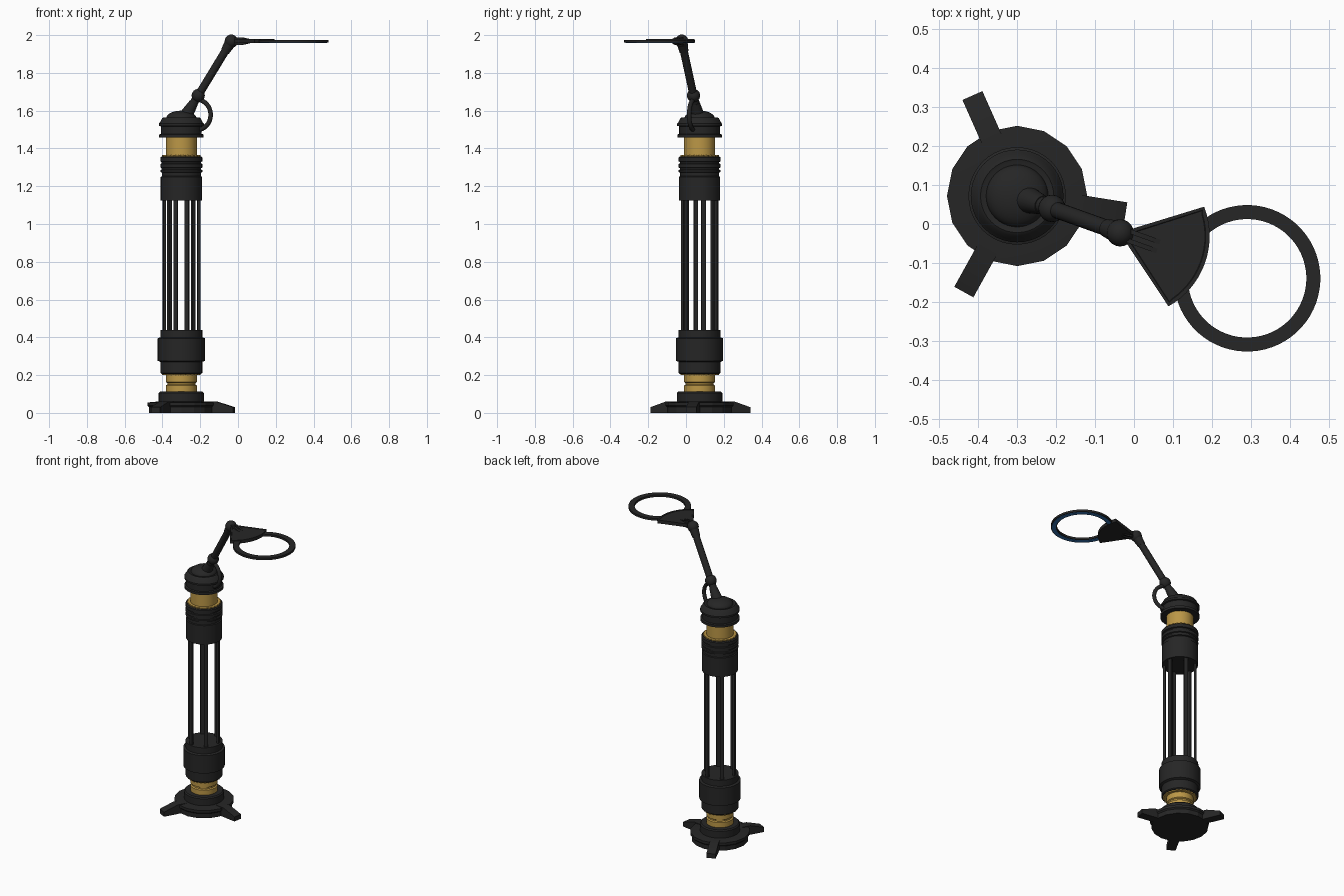
import bpy, bmesh, math
from mathutils import Matrix, Vector

if "Cube" in bpy.data.objects:
    bpy.data.objects.remove(bpy.data.objects["Cube"])

AXIS = Matrix.Translation((-0.30, 0.072, 0))       # centre of the column


def turn(deg):
    return AXIS @ Matrix.Rotation(math.radians(deg), 4, 'Z')


ARM = turn(-19.7)                                  # arm plane: x = outward


def mat(name, rgb):
    m = bpy.data.materials.new(name)
    m.diffuse_color = (*rgb, 1)
    m.use_nodes = True
    m.node_tree.nodes["Principled BSDF"].inputs["Base Color"].default_value = m.diffuse_color
    return m


BLACK = mat("matte_black", (0.019, 0.019, 0.019))
GOLD = mat("brass_gold", (0.50, 0.31, 0.062))
BLUE = mat("light_blue_strip", (0.03, 0.16, 0.43))


def finish(bm, name, material, matrix=AXIS, angle=32):
    bmesh.ops.remove_doubles(bm, verts=bm.verts, dist=1e-5)
    bmesh.ops.recalc_face_normals(bm, faces=bm.faces)
    bm.transform(matrix)
    for f in bm.faces:
        f.smooth = True
    for e in bm.edges:
        e.smooth = len(e.link_faces) == 2 and e.calc_face_angle(0) < math.radians(angle)
    me = bpy.data.meshes.new(name)
    bm.to_mesh(me)
    bm.free()
    me.materials.append(material)
    ob = bpy.data.objects.new(name, me)
    bpy.context.collection.objects.link(ob)
    return ob


def lathe(name, profile, material, segs=40, matrix=AXIS, closed=False, teeth=0.0, angle=32):
    """Spin (radius, z) points round z; teeth notches every second segment pair."""
    bm = bmesh.new()
    rings = []
    for r, z in profile:
        ring = []
        for i in range(segs):
            a = 2 * math.pi * i / segs
            rr = r - (teeth if r > 0.09 and i % 4 < 2 else 0)
            ring.append(bm.verts.new((rr * math.cos(a), rr * math.sin(a), z)))
        rings.append(ring)
    pairs = list(zip(rings, rings[1:]))
    if closed:
        pairs.append((rings[-1], rings[0]))
    for a, b in pairs:
        for i in range(segs):
            j = (i + 1) % segs
            bm.faces.new((a[i], a[j], b[j], b[i]))
    if not closed:
        bm.faces.new(rings[0])
        bm.faces.new(rings[-1])
    return finish(bm, name, material, matrix, angle)


def prism(name, pts, lo, hi, material, matrix, upright=False, recess=0.0):
    """Extrude a 2D outline along z, or along y when upright (outline in x, z)."""
    bm = bmesh.new()
    f = bm.faces.new([bm.verts.new((p[0], p[1], lo)) for p in pts])
    g = bmesh.ops.extrude_face_region(bm, geom=[f])
    top = [v for v in g['geom'] if isinstance(v, bmesh.types.BMVert)]
    for v in top:
        v.co.z = hi
    if recess:
        cap = [h for h in g['geom'] if isinstance(h, bmesh.types.BMFace)]
        bmesh.ops.inset_region(bm, faces=cap, thickness=0.01)
        bmesh.ops.inset_region(bm, faces=cap, thickness=0.002, depth=-recess)
    if upright:
        matrix = matrix @ Matrix.Rotation(math.radians(90), 4, 'X')
    return finish(bm, name, material, matrix)


def rod(name, a, b, r1, r2, material, segs=20):
    """Tapered rod between two (u, z) points in the arm plane."""
    p, q = Vector((a[0], 0, a[1])), Vector((b[0], 0, b[1]))
    m = ARM @ Matrix.Translation(p) @ (q - p).to_track_quat('Z', 'Y').to_matrix().to_4x4()
    return lathe(name, [(r1, 0), (r2, (q - p).length)], material, segs, m)


def ball(name, u, z, r):
    bm = bmesh.new()
    bmesh.ops.create_uvsphere(bm, u_segments=20, v_segments=12, radius=r)
    return finish(bm, name, BLACK, ARM @ Matrix.Translation((u, 0, z)))


# --- base: 16-sided disc, collar and three sloped feet
lathe("base_disc", [(0.172, 0), (0.172, 0.03), (0.18, 0.038), (0.18, 0.055), (0.125, 0.06)],
      BLACK, 16, angle=15)
lathe("base_collar", [(0.12, 0.05), (0.12, 0.105), (0.113, 0.112)], BLACK)
for i, a in enumerate((-9, 114, 241)):
    prism(f"foot_{i + 1}", [(0.10, 0), (0.282, 0), (0.282, 0.03), (0.19, 0.06), (0.10, 0.06)],
          -0.028, 0.028, BLACK, turn(a), upright=True)

# --- lower brass neck and notched brass washer
lathe("lower_brass_neck", [(0.082, 0.10), (0.082, 0.145), (0.074, 0.15), (0.074, 0.158),
                           (0.082, 0.163), (0.082, 0.21)], GOLD)
lathe("lower_brass_washer", [(0.102, 0.20), (0.102, 0.213)], GOLD, 96, teeth=0.005)

# --- lower sleeve with wide grip band
lathe("lower_sleeve", [(0.105, 0.207), (0.111, 0.212), (0.111, 0.27), (0.125, 0.276), (0.125, 0.395),
                       (0.111, 0.40), (0.111, 0.44)], BLACK)

# --- perforated tube: inset every grid cell and remove the middles
COLS, ROWS, Z0, Z1, R = 24, 25, 0.44, 1.125, 0.09
bm = bmesh.new()
grid = [[bm.verts.new((R * math.cos(2 * math.pi * (c + .5) / COLS), R * math.sin(2 * math.pi * (c + .5) / COLS),
                       Z0 + (Z1 - Z0) * r / ROWS)) for c in range(COLS)] for r in range(ROWS + 1)]
cells = [bm.faces.new((grid[r][c], grid[r][(c + 1) % COLS], grid[r + 1][(c + 1) % COLS], grid[r + 1][c]))
         for r in range(ROWS) for c in range(COLS)]
bmesh.ops.inset_individual(bm, faces=cells, thickness=0.006)
bmesh.ops.delete(bm, geom=cells, context='FACES')
tube = finish(bm, "perforated_tube", BLACK)
sol = tube.modifiers.new("thickness", 'SOLIDIFY')
sol.thickness = 0.003

# --- six solid pillars over the tube
arc = [math.radians(-7 + 3.5 * k) for k in range(5)]
bar = [(0.101 * math.cos(a), 0.101 * math.sin(a)) for a in arc] + \
      [(0.087 * math.cos(a), 0.087 * math.sin(a)) for a in reversed(arc)]
for i in range(6):
    prism(f"pillar_{i + 1}", bar, 0.43, 1.135, BLACK, turn(-18 + 30 + 60 * i))

# --- upper sleeve with grooves
lathe("upper_sleeve", [(0.109, 1.125), (0.109, 1.25), (0.103, 1.253), (0.103, 1.272), (0.111, 1.275),
                       (0.111, 1.285), (0.104, 1.288), (0.104, 1.296), (0.111, 1.299), (0.111, 1.318),
                       (0.104, 1.321), (0.104, 1.328), (0.111, 1.331), (0.111, 1.352), (0.105, 1.357)], BLACK)

# --- upper brass neck and washer
lathe("upper_brass_washer", [(0.102, 1.35), (0.102, 1.364)], GOLD, 96, teeth=0.005)
lathe("upper_brass_neck", [(0.082, 1.35), (0.082, 1.465)], GOLD)

# --- cap with rims and dome
lathe("cap", [(0.118, 1.458), (0.118, 1.474), (0.108, 1.477), (0.108, 1.517), (0.119, 1.520), (0.119, 1.531),
              (0.112, 1.540), (0.102, 1.560), (0.094, 1.565), (0.086, 1.562)], BLACK)
lathe("cap_dome", [(0.082, 1.55)] + [(0.080 * math.cos(t), 1.56 + 0.04 * math.sin(t))
      for t in [math.radians(11 * k) for k in range(9)]], BLACK)

# --- jointed arm
ELBOW, TIP = (0.095, 1.68), (0.281, 1.968)
rod("arm_socket", (0.025, 1.572), (0.07, 1.642), 0.036, 0.024, BLACK)
rod("arm_lower", (0.03, 1.58), ELBOW, 0.022, 0.022, BLACK)
ball("elbow_joint", *ELBOW, 0.035)
rod("arm_upper", ELBOW, TIP, 0.021, 0.021, BLACK)
rod("arm_end_sleeve", (0.246, 1.914), (0.272, 1.954), 0.024, 0.029, BLACK)
ball("head_joint", *TIP, 0.035)

# --- cable loop from elbow down to the cap
cu = bpy.data.curves.new("cable_loop", 'CURVE')
cu.dimensions = '3D'
cu.bevel_depth = 0.012
cu.bevel_resolution = 3
cu.use_fill_caps = True
sp = cu.splines.new('POLY')
sp.points.add(20)
for k, p in enumerate(sp.points):
    t = math.radians(100 - 9.3 * k)
    p.co = (*(ARM @ Vector((0.088 + 0.077 * math.cos(t), 0, 1.578 + 0.08 * math.sin(t)))), 1)
sp.use_smooth = True
cu.materials.append(BLACK)
bpy.context.collection.objects.link(bpy.data.objects.new("cable_loop", cu))

# --- head: bracket prongs, fan plate and flat lamp ring
for s, side in ((-1, "right"), (1, "left")):
    prism(f"head_prong_{side}", [(0.28, 1.948), (0.34, 1.948), (0.385, 1.958), (0.385, 1.978),
                                 (0.34, 1.988), (0.28, 1.988)],
          s * 0.012 - 0.006, s * 0.012 + 0.006, BLACK, ARM, upright=True)
fan = [(0.305, -0.012), (0.305 + 0.0, 0.012)]
fan = [(0.298, 0.014), (0.298, -0.014)] + \
      [(0.305 + 0.207 * math.cos(a), 0.207 * math.sin(a)) for a in
       [math.radians(-41 + 82 * k / 16) for k in range(17)]]
prism("fan_plate", fan, 1.957, 1.979, BLACK, ARM, recess=0.002)
RING = ARM @ Matrix.Translation((0.627, 0, 0))
lathe("lamp_ring", [(0.152, 1.961), (0.188, 1.961), (0.188, 1.975), (0.152, 1.975)],
      BLACK, 64, RING, closed=True)
lathe("lamp_light_strip", [(0.158, 1.9585), (0.182, 1.9585), (0.182, 1.963), (0.158, 1.963)],
      BLUE, 64, RING, closed=True)
